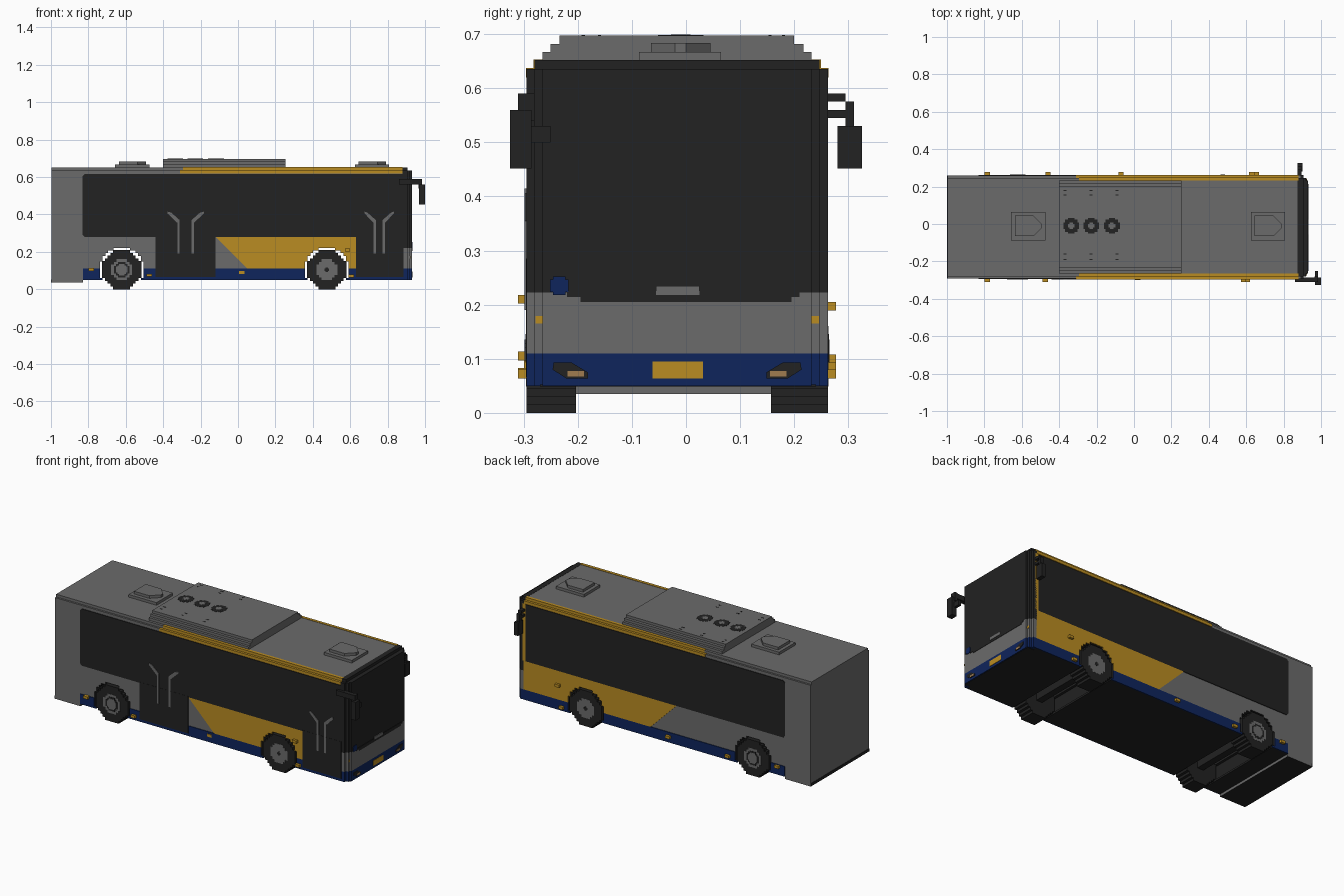
import bpy, bmesh, math

cube = bpy.data.objects.get("Cube")
if cube:
    bpy.data.objects.remove(cube, do_unlink=True)


def material(name, r, g, b):
    m = bpy.data.materials.new(name)
    m.use_nodes = True
    m.diffuse_color = (r, g, b, 1)
    m.node_tree.nodes["Principled BSDF"].inputs["Base Color"].default_value = (r, g, b, 1)
    return m


GREY = material("grey paint", 0.147, 0.147, 0.147)
BLACK = material("black", 0.0160, 0.0160, 0.0160)
BLUE = material("dark blue", 0.0045, 0.018, 0.107)
GOLD = material("gold", 0.49, 0.262, 0.016)
TAN = material("lamp tan", 0.35, 0.20, 0.08)


def prism(name, axis, pts, a, b, mat):
    """Extrude a flat outline from a to b along an axis."""
    def place(p, d):
        return {"x": (d, p[0], p[1]), "y": (p[0], d, p[1]), "z": (p[0], p[1], d)}[axis]
    bm = bmesh.new()
    lo = [bm.verts.new(place(p, a)) for p in pts]
    hi = [bm.verts.new(place(p, b)) for p in pts]
    bm.faces.new(lo)
    bm.faces.new(hi)
    n = len(pts)
    for i in range(n):
        j = (i + 1) % n
        bm.faces.new((lo[i], lo[j], hi[j], hi[i]))
    bmesh.ops.recalc_face_normals(bm, faces=bm.faces)
    me = bpy.data.meshes.new(name)
    bm.to_mesh(me)
    bm.free()
    me.materials.append(mat)
    ob = bpy.data.objects.new(name, me)
    bpy.context.collection.objects.link(ob)
    return ob


def box(name, x0, x1, y0, y1, z0, z1, mat):
    return prism(name, "z", [(x0, y0), (x1, y0), (x1, y1), (x0, y1)], z0, z1, mat)


def disc(cx, cy, r, n):
    """Stair-stepped circle outline with n rows per quarter."""
    s = r / n
    q = []
    for k in range(n):
        w = round(math.sqrt(r * r - ((k + 0.5) * s) ** 2) / s) * s
        q += [(w, k * s), (w, (k + 1) * s)]
    ring = (q + [(-x, y) for x, y in reversed(q)] + [(-x, -y) for x, y in q]
            + [(x, -y) for x, y in reversed(q)])
    out = []
    for p in ring:
        if not out or math.dist(p, out[-1]) > 1e-6:
            out.append(p)
    if math.dist(out[0], out[-1]) < 1e-6:
        out.pop()
    return [(cx + x, cy + y) for x, y in out]


WHEELS = {"rear": -0.622, "front": 0.475}
YR, YL = -0.295, 0.262          # right and left side planes
SKIN = 0.004                    # thickness of painted panels

# Wheel arch cutters run right through the body
cutters = [prism("arch_cutter", "y", disc(x, 0.105, 0.117, 8), -0.5, 0.5, BLACK)
           for x in WHEELS.values()]


def cut_arches(ob):
    bpy.context.view_layer.objects.active = ob
    for c in cutters:
        m = ob.modifiers.new("arch", "BOOLEAN")
        m.operation = "DIFFERENCE"
        m.solver = "EXACT"
        m.object = c
        bpy.ops.object.modifier_apply(modifier=m.name)


# Main body with a lower tail, black underneath and inside the arches
body = prism("body", "y", [(-0.998, 0.035), (-0.83, 0.035), (-0.83, 0.05), (0.89, 0.05),
                           (0.89, 0.635), (-0.998, 0.635)], YR + SKIN, YL - SKIN, GREY)
cut_arches(body)
if len(body.data.materials) < 2:
    body.data.materials.append(BLACK)
for f in body.data.polygons:
    arch = abs(f.normal.y) < 0.5 and f.center.z < 0.3 and abs(f.center.x) < 0.8
    f.material_index = 1 if arch or f.normal.z < -0.9 else 0
box("roof", -0.998, 0.88, -0.28, 0.247, 0.63, 0.651, GREY)
box("rear_bumper_strip", -1.0, -0.99, YR + SKIN, YL - SKIN, 0.035, 0.052, BLACK)


def side(name, s, pts, mat, arches=False):
    """Painted panel on the right (-1) or left (+1) side."""
    a, b = (YR, YR + SKIN + 0.002) if s < 0 else (YL - SKIN - 0.002, YL)
    ob = prism(name, "y", pts, a, b, mat)
    if arches:
        cut_arches(ob)


def rect(x0, x1, z0, z1):
    return [(x0, z0), (x1, z0), (x1, z1), (x0, z1)]


for s, word in ((-1, "right"), (1, "left")):
    front_end = 0.89 if s < 0 else 0.87
    # Long window band with clipped rear corners
    side(word + "_windows", s, [(-0.82, 0.28), (front_end, 0.28), (front_end, 0.617),
                                (-0.82, 0.617), (-0.832, 0.605), (-0.832, 0.292)], BLACK)
    gold_end = 0.63 if s < 0 else 0.885
    side(word + "_gold_panel", s, [(-0.12, 0.28), (0.05, 0.11), (gold_end, 0.11),
                                   (gold_end, 0.28)], GOLD, True)
    side(word + "_skirt", s, rect(-0.83, 0.885, 0.05, 0.11), BLUE, True)
    # Gold roof edge follows the shoulder step
    y0, y1 = (YR - 0.001, -0.279) if s < 0 else (0.246, YL + 0.001)
    box(word + "_roof_stripe", -0.31, 0.88, y0, y1, 0.62, 0.637, GOLD)
    y0, y1 = (-0.282, -0.264) if s < 0 else (0.232, 0.249)
    box(word + "_roof_stripe_top", -0.295, 0.88, y0, y1, 0.634, 0.653, GOLD)
side("left_front_pillar", 1, rect(0.87, 0.889, 0.28, 0.62), GOLD)

# Doors on the right side with handrails
for name, x0, x1 in (("rear_door", -0.44, -0.12), ("front_door", 0.63, 0.885)):
    prism(name, "y", rect(x0, x1, 0.065, 0.285), YR - 0.001, YR + 0.005, BLACK)
for i, (cx, gap, reach) in enumerate(((-0.28, 0.032, 0.065), (0.755, 0.018, 0.06))):
    for s in (-1, 1):
        x = cx + s * gap
        prism("door_rail", "y", [(x, 0.19), (x + s * 0.012, 0.19), (x + s * 0.012, 0.355),
                                 (x + s * reach, 0.405), (x + s * reach, 0.415),
                                 (x + s * 0.045, 0.41), (x, 0.37)],
              YR - 0.003, YR + 0.002, GREY)

# Front end in stacked layers with stepped corners
nose = [(0.88, YR), (0.905, YR), (0.905, -0.28), (0.92, -0.28), (0.92, -0.265), (0.93, -0.265),
        (0.93, 0.232), (0.92, 0.232), (0.92, 0.247), (0.905, 0.247), (0.905, YL), (0.88, YL)]
prism("nose_bumper", "z", nose, 0.05, 0.11, BLUE)
prism("nose_panel", "z", nose, 0.11, 0.222, GREY)
prism("windscreen", "z", nose, 0.222, 0.635, BLACK)
box("windscreen_cap", 0.875, 0.905, -0.28, 0.247, 0.635, 0.652, BLACK)
box("nose_underside", 0.88, 0.925, -0.27, 0.24, 0.0485, 0.052, BLACK)


def front(name, y0, y1, z0, z1, mat, x=0.932):
    box(name, 0.925, x, y0, y1, z0, z1, mat)


front("windscreen_lower_edge", -0.195, 0.195, 0.205, 0.225, BLACK)
front("windscreen_lower_middle", -0.22, 0.21, 0.214, 0.225, BLACK)
front("wiper_plate", -0.055, 0.025, 0.218, 0.234, GREY, 0.934)
front("number_plate", -0.062, 0.031, 0.064, 0.095, GOLD)
prism("round_badge_plate", "x", disc(-0.234, 0.235, 0.017, 3), 0.925, 0.933, BLUE)
for s in (-1, 1):
    c = -0.0165
    def span(a, b):
        return sorted((c + s * a, c + s * b))
    prism("headlight", "x", [(c + s * y, z) for y, z in
                             ((0.165, 0.064), (0.205, 0.064), (0.23, 0.08), (0.228, 0.093),
                              (0.195, 0.093), (0.165, 0.075))], 0.925, 0.933, BLACK)
    front("headlight_lens", *span(0.172, 0.202), 0.067, 0.077, TAN, 0.934)
    box("front_indicator", 0.9, 0.922, *span(0.246, 0.262), 0.165, 0.179, GOLD)

# Wheels
for word, x in WHEELS.items():
    for s in (-1, 1):
        outer, inner = (YR, -0.203) if s < 0 else (YL, 0.157)
        label = word + ("_right" if s < 0 else "_left")
        prism(label + "_tyre", "y", disc(x, 0.105, 0.105, 7), outer, inner, BLACK)
        layers = [(0.056, GREY)]
        layers += [(0.041, BLACK), (0.031, GREY)] if word == "rear" else [(0.012, BLACK)]
        for k, (r, mat) in enumerate(layers):
            prism(label + "_hub", "y", disc(x, 0.105, r, 4 if r > 0.02 else 2),
                  outer + s * 0.001 * (k + 1), outer - s * 0.004, mat)
    box(word + "_axle", x - 0.02, x + 0.02, -0.21, 0.165, 0.085, 0.125, BLACK)

# Side marker lamps
for x, z in ((-0.785, 0.105), (-0.475, 0.075), (0.02, 0.09), (0.605, 0.072), (0.585, 0.21)):
    out = 0.004 if x == 0.02 else 0.015
    box("right_marker", x - 0.014, x + 0.014, YR - out, YR + 0.004, z - 0.008, z + 0.008, GOLD)
for x, z in ((-0.785, 0.1), (-0.46, 0.075), (-0.07, 0.085), (0.63, 0.072), (0.655, 0.197)):
    box("left_marker", x - 0.014, x + 0.014, YL - 0.004, YL + 0.015, z - 0.008, z + 0.008, GOLD)

# Roof unit with stepped sides and three fans
for k, (dr, dl) in enumerate(((-0.265, 0.232), (-0.25, 0.217), (-0.234, 0.2))):
    box("roof_unit", -0.4, 0.255, dr, dl, 0.65, 0.667 + 0.015 * k, GREY)
for x in (-0.335, -0.228, -0.118):
    prism("fan", "z", disc(x, -0.01, 0.042, 5), 0.69, 0.698, BLACK)
    prism("fan_hub", "z", disc(x, -0.01, 0.018, 2), 0.69, 0.699, GREY)
for x in (-0.37, -0.23, -0.09):
    for y in (-0.19, -0.16, 0.155, 0.18):
        box("roof_bolt", x - 0.008, x + 0.008, y - 0.003, y + 0.003, 0.69, 0.698, BLACK)

# Roof hatches
for x, y in ((-0.657, -0.01), (0.625, -0.01)):
    box("hatch_base", x, x + 0.183, y - 0.077, y + 0.075, 0.65, 0.667, GREY)
    prism("hatch_lid", "z", [(x + 0.02, y - 0.055), (x + 0.12, y - 0.055), (x + 0.165, y - 0.01),
                             (x + 0.165, y + 0.01), (x + 0.12, y + 0.055), (x + 0.02, y + 0.055)],
          0.667, 0.683, GREY)

# Right mirror reaches forward on an arm, left mirror hangs beside the cab
box("right_mirror_arm", 0.86, 0.985, -0.31, -0.285, 0.56, 0.59, BLACK)
box("right_mirror_post", 0.965, 0.985, -0.31, -0.28, 0.54, 0.59, BLACK)
box("right_mirror", 0.968, 1.0, -0.325, -0.285, 0.452, 0.56, BLACK)
box("right_mirror_glass", 0.968, 0.985, -0.285, -0.25, 0.50, 0.53, BLACK)
box("left_mirror_arm", 0.875, 0.895, 0.255, 0.295, 0.575, 0.59, BLACK)
box("left_mirror_brace", 0.875, 0.895, 0.255, 0.305, 0.545, 0.56, BLACK)
box("left_mirror_post", 0.875, 0.895, 0.295, 0.31, 0.525, 0.575, BLACK)
box("left_mirror", 0.875, 0.9, 0.28, 0.325, 0.452, 0.53, BLACK)

for c in cutters:
    bpy.data.objects.remove(c, do_unlink=True)
